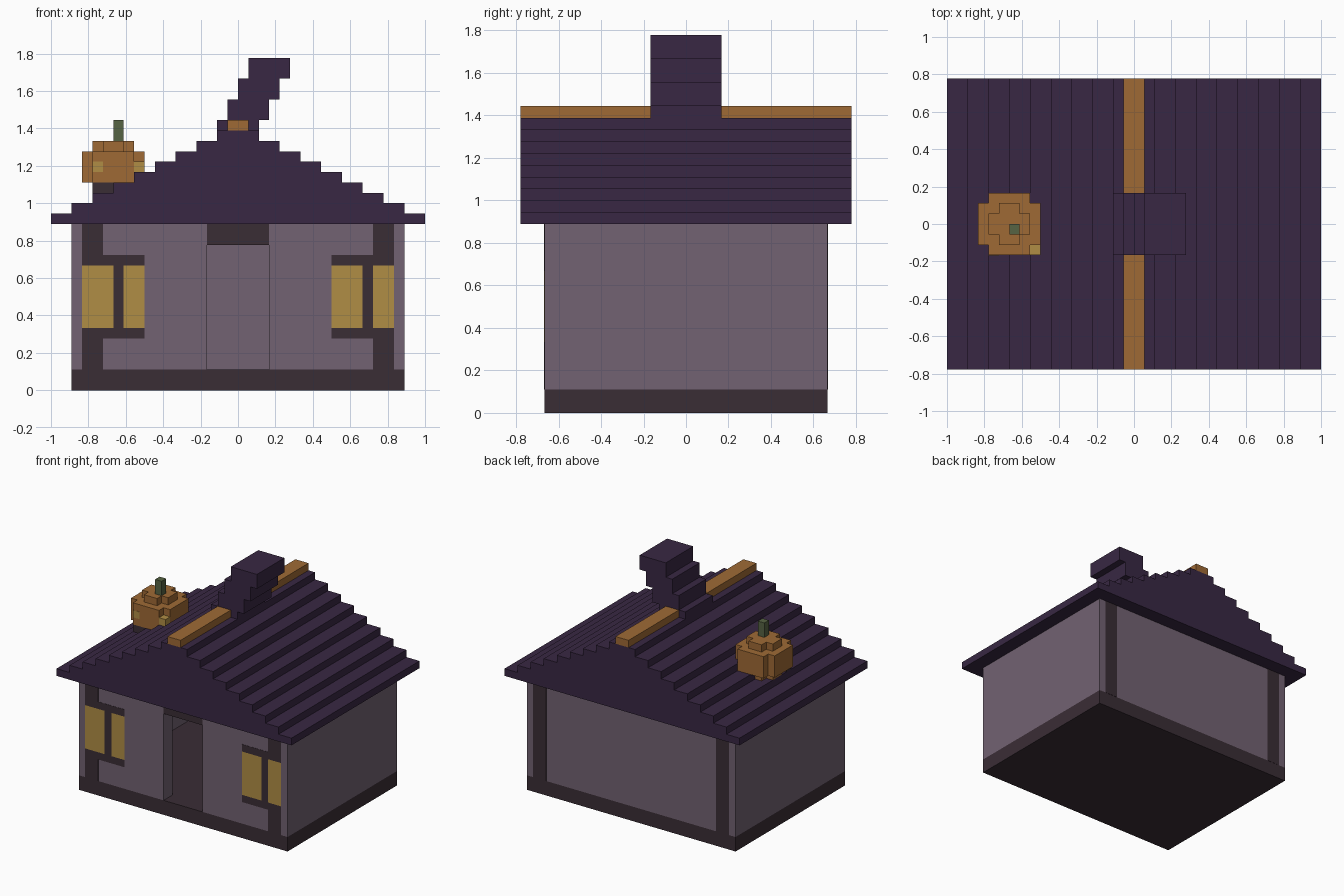
import bpy, bmesh

if "Cube" in bpy.data.objects:
    bpy.data.objects.remove(bpy.data.objects["Cube"])

U = 1 / 18   # one block of the model's grid
E = 0.03     # paint-thin offset (in blocks) that keeps flush trim visible


def material(name, hexa):
    def lin(c):
        c /= 255
        return c / 12.92 if c <= 0.04045 else ((c + 0.055) / 1.055) ** 2.4
    m = bpy.data.materials.new(name)
    m.diffuse_color = [lin(int(hexa[i:i + 2], 16)) for i in (0, 2, 4)] + [1]
    m.use_nodes = True
    m.node_tree.nodes["Principled BSDF"].inputs["Base Color"].default_value = m.diffuse_color
    return m


WALL = material("plaster", "726272")
TIMBER = material("dark_timber", "3A2D35")
ROOF = material("roof_purple", "382743")
GLOW = material("window_yellow", "B08D45")
ORANGE = material("pumpkin_orange", "9F6A35")
GREEN = material("stem_green", "566343")


def finish(name, bm, mat):
    bmesh.ops.recalc_face_normals(bm, faces=bm.faces)
    me = bpy.data.meshes.new(name)
    bm.to_mesh(me)
    bm.free()
    me.materials.append(mat)
    ob = bpy.data.objects.new(name, me)
    bpy.context.collection.objects.link(ob)
    return ob


def box(name, mat, x0, x1, y0, y1, z0, z1):
    """Box given by its limits in blocks."""
    bm = bmesh.new()
    bmesh.ops.create_cube(bm, size=1)
    for v in bm.verts:
        v.co = [U * (a + (b - a) * (c + 0.5))
                for a, b, c in zip((x0, y0, z0), (x1, y1, z1), v.co)]
    return finish(name, bm, mat)


def prism(name, mat, outline, axis, lo, hi):
    """Extrude an outline along y (outline in xz) or z (outline in xy)."""
    bm = bmesh.new()
    put = (lambda a, b: (a * U, lo * U, b * U)) if axis == 'y' else \
          (lambda a, b: (a * U, b * U, lo * U))
    face = bm.faces.new([bm.verts.new(put(a, b)) for a, b in outline])
    ext = bmesh.ops.extrude_face_region(bm, geom=[face])
    verts = [g for g in ext['geom'] if isinstance(g, bmesh.types.BMVert)]
    d = (hi - lo) * U
    bmesh.ops.translate(bm, verts=verts,
                        vec=(0, d, 0) if axis == 'y' else (0, 0, d))
    return finish(name, bm, mat)


def notched(cx, rx, ry, nx, ny):
    """Rectangle around (cx, 0) with square corner notches nx by ny."""
    q = [(rx, ry - ny), (rx - nx, ry - ny), (rx - nx, ry)]
    pts = q + [(-x, y) for x, y in q[::-1]]
    pts += [(-x, -y) for x, y in pts]
    return [(cx + x, y) for x, y in pts]


# Foundation and hollow walls with a doorway
box("foundation", TIMBER, -16, 16, -12, 12, 0, 2)
box("back_wall", WALL, -16, 16, 10, 12, 2, 16)
for side, s in (("left", -1), ("right", 1)):
    x0, x1 = sorted((14 * s, 16 * s))
    box(side + "_wall", WALL, x0, x1, -10, 10, 2, 16)
    x0, x1 = sorted((3 * s, 16 * s))
    box(side + "_front_wall", WALL, x0, x1, -12, -10, 2, 16)
box("door_lintel", TIMBER, -3, 3, -12, -10, 14, 16)

# Timber posts and windows, flush with the walls
for side, s, bar in (("left", -1, -12), ("right", 1, 12)):
    p0, p1 = sorted((13 * s, 15 * s))
    w0, w1 = sorted((9 * s, 15 * s))
    box(side + "_back_post", TIMBER, p0, p1, 11.5, 12 + E, 2, 16)
    box(side + "_front_post_lower", TIMBER, p0, p1, -12 - E, -11.5, 2, 5)
    box(side + "_front_post_upper", TIMBER, p0, p1, -12 - E, -11.5, 13, 16)
    box(side + "_window_sill", TIMBER, w0, w1, -12 - E, -11.5, 5, 6)
    box(side + "_window_head", TIMBER, w0, w1, -12 - E, -11.5, 12, 13)
    box(side + "_window_mullion", TIMBER, bar, bar + 1, -12 - E, -11.5, 6, 12)
    box(side + "_pane_a", GLOW, w0, bar, -12 - E, -11.5, 6, 12)
    box(side + "_pane_b", GLOW, bar + 1, w1, -12 - E, -11.5, 6, 12)

# Stepped gable roof
steps = []
for i in range(9):
    steps += [(18 - 2 * i, 16 + i), (18 - 2 * i, 17 + i)]
prism("stepped_roof", ROOF, steps + [(-x, z) for x, z in steps[::-1]],
      'y', -14, 14)

# Ridge beam in two halves around the chimney
box("front_ridge_beam", ORANGE, -1, 1, -14, -3, 25, 26)
box("back_ridge_beam", ORANGE, -1, 1, 3, 14, 25, 26)

# Crooked chimney leaning to the right
left, right = [], []
for i in range(4):
    z0 = 25 if i == 0 else 24 + 2 * i
    left += [(i - 2, z0), (i - 2, 26 + 2 * i)]
    right += [(i + 2, z0), (i + 2, 26 + 2 * i)]
prism("crooked_chimney", ROOF, right + left[::-1], 'y', -3, 3)

# Pumpkin on the left roof slope
prism("pumpkin_bottom", ORANGE, notched(-12, 2, 2, 1, 1), 'z', 19, 20)
prism("pumpkin_body", ORANGE, notched(-12, 3, 3, 1, 1), 'z', 20, 23)
prism("pumpkin_cap", ORANGE, notched(-12, 2, 2, 1, 1), 'z', 23, 24)
box("pumpkin_stem", GREEN, -12, -11, -1, 0, 24, 26)
box("pumpkin_mouth", TIMBER, -14, -10, -3, -2, 19, 20)
box("pumpkin_left_eye", GLOW, -14, -13, -3 - E, -2.5, 21, 22)
box("pumpkin_right_eye", GLOW, -10, -9, -3, -2, 21, 22)
